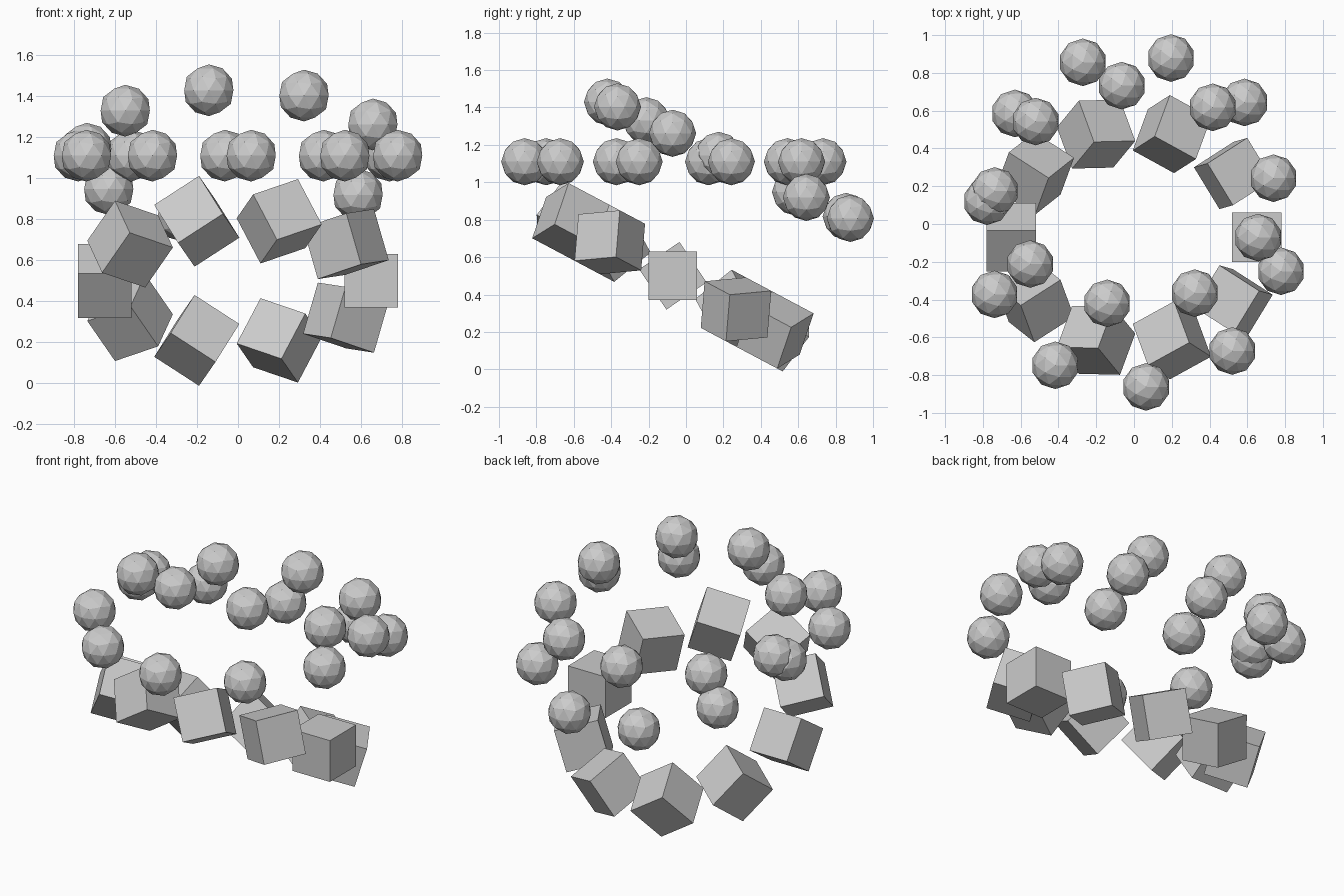
import bpy
from math import radians
from mathutils import Matrix, Vector

if "Cube" in bpy.data.objects:
    bpy.data.objects.remove(bpy.data.objects["Cube"])


def ring_matrix(center, tilt, angle):
    """Turn about the normal of a ring that leans back by tilt degrees."""
    lean = Matrix.Rotation(radians(-tilt), 4, 'X')
    spin = Matrix.Rotation(radians(angle), 4, 'Z')
    return Matrix.Translation(center), lean @ spin @ lean.inverted(), lean @ spin


def ball_ring(name, center, radius, tilt, start, step, count):
    for i in range(count):
        move, _, arm = ring_matrix(center, tilt, start + step * i)
        pos = move @ arm @ Vector((radius, 0, 0))
        bpy.ops.mesh.primitive_ico_sphere_add(subdivisions=2, radius=0.126, location=pos)
        bpy.context.object.name = f"{name}_{i + 1}"


# Tilted ring of cubes: the first is square to the axes, the rest turn with the ring
for i in range(10):
    move, turn, arm = ring_matrix((0, -0.07, 0.5), 28, 36 * i)
    bpy.ops.mesh.primitive_cube_add(size=0.26)
    cube = bpy.context.object
    cube.name = f"ring_cube_{i + 1}"
    pos = move @ arm @ Vector((0.65, 0, 0))
    cube.matrix_world = Matrix.Translation(pos) @ turn

# Level ring of faceted balls
ball_ring("level_ball", (0, -0.065, 1.11), 0.80, 0, 22.6, 36, 10)

# Tilted ring of faceted balls, open at the right side
ball_ring("tilted_ball", (0, 0.235, 1.115), 0.74, 25.6, 37.75, 36.86, 9)
